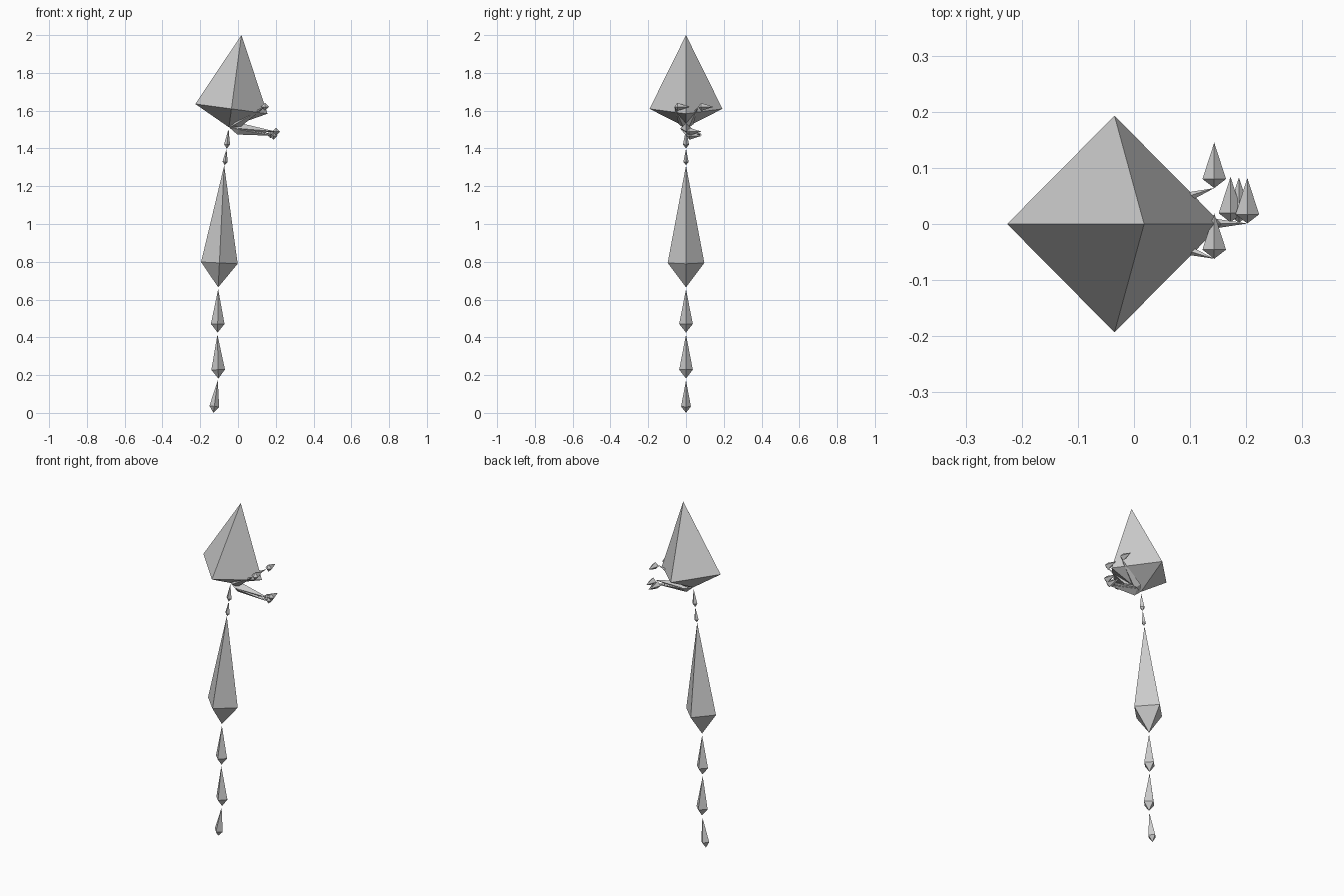
import bpy
import bmesh
from mathutils import Vector

cube = bpy.data.objects.get("Cube")
if cube:
    bpy.data.objects.remove(cube, do_unlink=True)

# One plain grey for every bone
GREY = (0.6, 0.6, 0.6, 1)
grey = bpy.data.materials.new("bone grey")
grey.use_nodes = True
grey.diffuse_color = GREY
grey.node_tree.nodes["Principled BSDF"].inputs["Base Color"].default_value = GREY


def bone(name, base, tip, radius):
    """Four-sided spindle that is widest a fifth of the way from base to tip."""
    base, tip = Vector(base), Vector(tip)
    axis = (tip - base).normalized()
    hint = Vector((0, 0, 1)) if abs(axis.y) > 0.9 else Vector((0, 1, 0))
    side = axis.cross(hint).normalized()
    other = axis.cross(side)
    middle = base.lerp(tip, 0.2)

    bm = bmesh.new()
    low, high = bm.verts.new(base), bm.verts.new(tip)
    ring = [bm.verts.new(middle + d * radius) for d in (side, other, -side, -other)]
    for a, b in zip(ring, ring[1:] + ring[:1]):
        bm.faces.new((a, b, high))
        bm.faces.new((b, a, low))
    bmesh.ops.recalc_face_normals(bm, faces=bm.faces)
    mesh = bpy.data.meshes.new(name)
    bm.to_mesh(mesh)
    bm.free()
    mesh.materials.append(grey)
    obj = bpy.data.objects.new(name, mesh)
    bpy.context.collection.objects.link(obj)


# Central column, from the foot up to the head
bone("foot", (-0.13, 0, 0), (-0.107, 0, 0.172), 0.026)
bone("lower_stem", (-0.104, 0, 0.182), (-0.109, 0, 0.415), 0.036)
bone("upper_stem", (-0.108, 0, 0.425), (-0.105, 0, 0.655), 0.036)
bone("body", (-0.105, 0, 0.665), (-0.073, 0, 1.31), 0.097)
bone("lower_neck", (-0.07, 0, 1.312), (-0.061, 0, 1.397), 0.014)
bone("upper_neck", (-0.06, 0, 1.4), (-0.05, 0, 1.503), 0.016)
bone("head", (-0.048, 0, 1.512), (0.018, 0, 2), 0.193)

# Face bones fan out from the head root, each ending in a small bone along +y
root = Vector((-0.045, 0, 1.51))
ends = {
    "left_eye": (0.143, 0.064, 1.62),
    "right_eye": (0.143, -0.062, 1.62),
    "upper_jaw": (0.202, 0.001, 1.489),
    "middle_jaw": (0.172, 0.003, 1.476),
    "lower_jaw": (0.187, 0.002, 1.467),
}
for name, end in ends.items():
    end = Vector(end)
    bone(name + "_arm", root, end, (end - root).length * 0.12)
    bone(name + "_tip", end, end + Vector((0, 0.081, 0)), 0.021)
